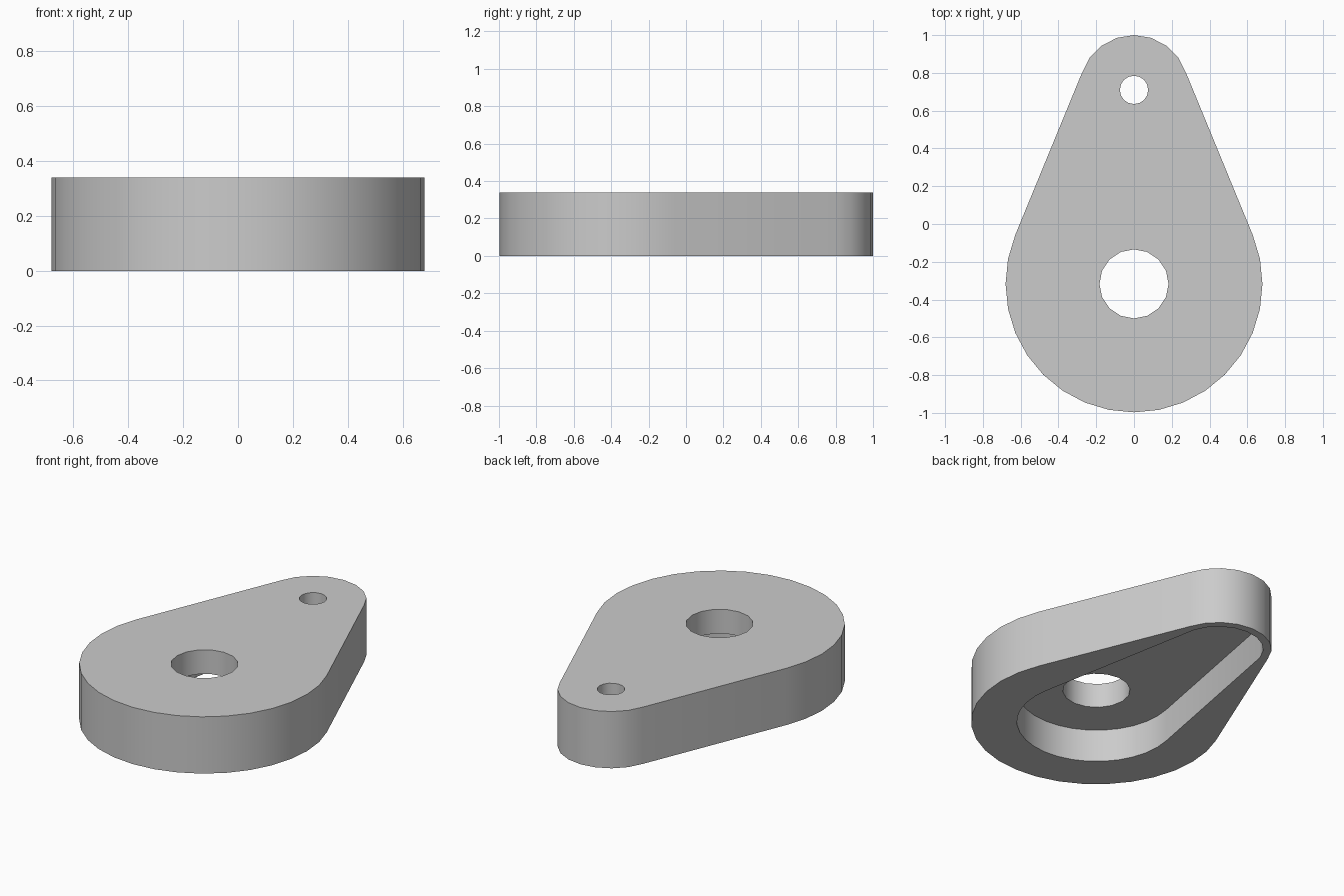
import bpy
import bmesh
from math import asin, cos, sin, pi

cube = bpy.data.objects.get("Cube")
if cube:
    bpy.data.objects.remove(cube, do_unlink=True)

HEIGHT, CEILING = 0.34, 0.195
BIG_Y, SMALL_Y = -0.317, 0.71


def arc(cy, r, sides, first, last):
    """Points on a circle centred on x = 0, from step first to step last."""
    step = 2 * pi / sides
    return [(r * cos(i * step), cy + r * sin(i * step)) for i in range(first, last + 1)]


def teardrop(big_r, small_r, big_sides=32, small_sides=20):
    """Two arcs joined by straight tangents."""
    tangent = asin((big_r - small_r) / (SMALL_Y - BIG_Y))
    b = round(tangent * big_sides / (2 * pi))
    s = round(tangent * small_sides / (2 * pi))
    return (arc(SMALL_Y, small_r, small_sides, s, small_sides // 2 - s)
            + arc(BIG_Y, big_r, big_sides, big_sides // 2 - b, big_sides + b))


bm = bmesh.new()


def wall(points, z0, z1):
    """Vertical band around a closed outline; returns its bottom and top edges."""
    rings = [[bm.verts.new((x, y, z)) for x, y in points] for z in (z0, z1)]
    n = len(points)
    for i in range(n):
        j = (i + 1) % n
        bm.faces.new((rings[0][i], rings[0][j], rings[1][j], rings[1][i]))
    return [[bm.edges.get((r[i], r[(i + 1) % n])) for i in range(n)] for r in rings]


# Walls: outer side, underside pocket, shaft hole and pin hole
outer_low, outer_top = wall(teardrop(0.68, 0.29), 0, HEIGHT)
pocket_low, pocket_top = wall(teardrop(0.432, 0.245), 0, CEILING)
shaft_low, shaft_top = wall(arc(BIG_Y, 0.183, 16, 0, 15), CEILING, HEIGHT)
pin_low, pin_top = wall(arc(SMALL_Y, 0.075, 16, 0, 15), CEILING, HEIGHT)

# Flat faces: top, pocket ceiling and bottom rim
for edges in (outer_top + shaft_top + pin_top,
              pocket_top + shaft_low + pin_low,
              outer_low + pocket_low):
    bmesh.ops.triangle_fill(bm, edges=edges, use_beauty=True)
bmesh.ops.recalc_face_normals(bm, faces=bm.faces)

mesh = bpy.data.meshes.new("cam_plate")
bm.to_mesh(mesh)
bm.free()
plate = bpy.data.objects.new("cam_plate", mesh)
bpy.context.collection.objects.link(plate)

# Plain grey
grey = bpy.data.materials.new("light_grey")
grey.use_nodes = True
color = (0.6, 0.6, 0.6, 1)
grey.diffuse_color = color
grey.node_tree.nodes["Principled BSDF"].inputs["Base Color"].default_value = color
mesh.materials.append(grey)

# Smooth round walls with crisp rims
bpy.ops.object.select_all(action="DESELECT")
plate.select_set(True)
bpy.context.view_layer.objects.active = plate
bpy.ops.object.shade_smooth_by_angle(angle=pi / 6)
